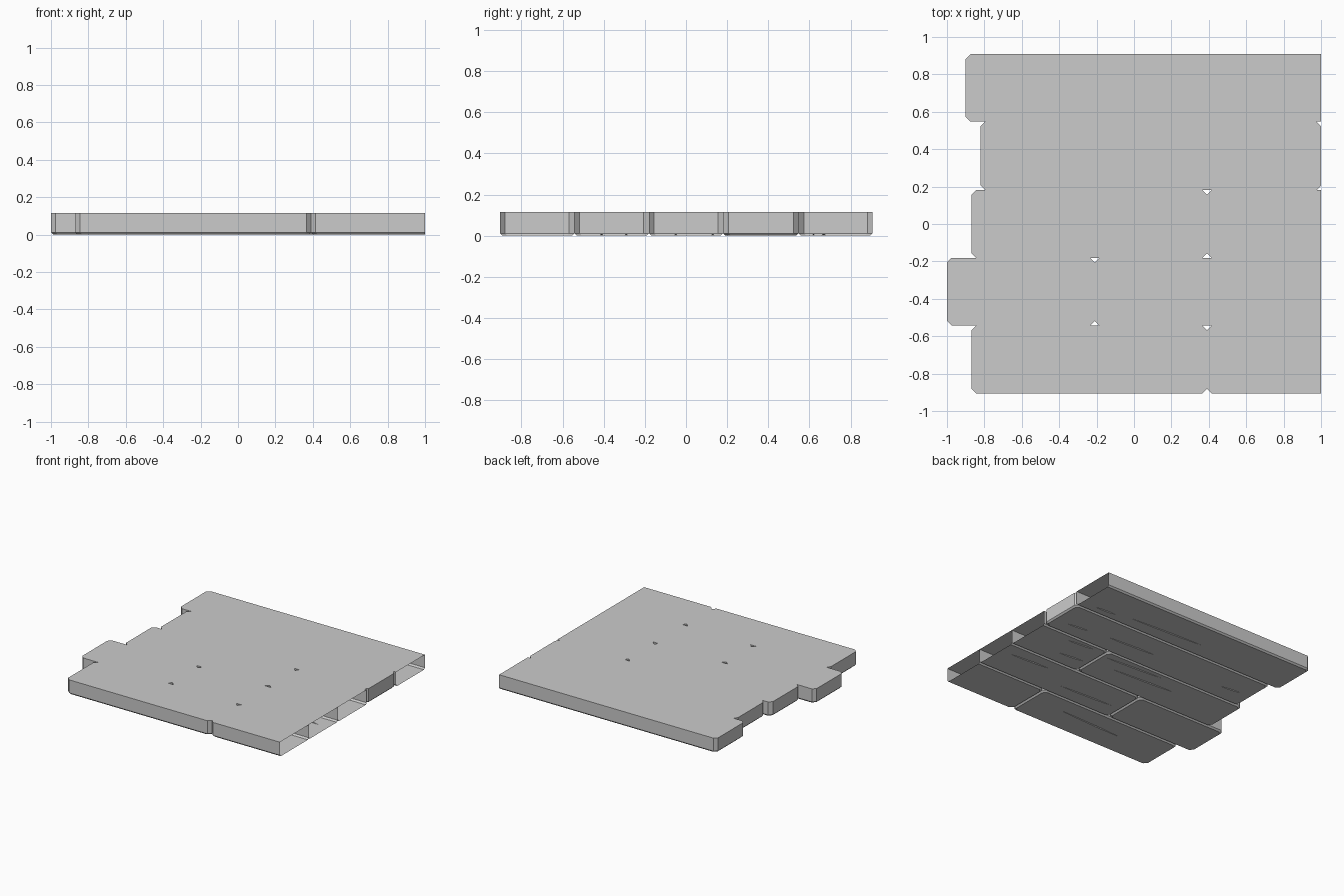
import bpy, bmesh

if "Cube" in bpy.data.objects:
    bpy.data.objects.remove(bpy.data.objects["Cube"])

TOP, BEVEL, CHAMFER = 0.115, 0.012, 0.025
ROWS = [-0.905, -0.543, -0.181, 0.181, 0.548, 0.908]


def outline(x0, x1, y0, y1, open_end, inset=0.0):
    """Plank outline with clipped corners; an open end stays square."""
    x0, y0, y1 = x0 + inset, y0 + inset, y1 - inset
    c = CHAMFER
    if open_end:
        right = [(x1, y0), (x1, y1)]
    else:
        x1 -= inset
        right = [(x1 - c, y0), (x1, y0 + c), (x1, y1 - c), (x1 - c, y1)]
    return right + [(x0 + c, y1), (x0, y1 - c), (x0, y0 + c), (x0 + c, y0)]


def ring(bm, pts, z):
    return [bm.verts.new((x, y, z)) for x, y in pts]


def plank(name, row, x0, x1, open_end=False, grain=()):
    bm = bmesh.new()
    args = (x0, x1, ROWS[row], ROWS[row + 1], open_end)
    top = ring(bm, outline(*args), TOP)
    mid = ring(bm, outline(*args), BEVEL)
    low = ring(bm, outline(*args, inset=BEVEL), 0)
    bm.faces.new(top)
    n = len(top)

    # side walls and bevelled lower rim
    for i in range(n):
        j = (i + 1) % n
        if open_end and i == 0:
            continue
        for a, b in ((mid, top), (low, mid)):
            bm.faces.new((a[i], a[j], b[j], b[i]))

    # shallow grain cracks on the underside
    loops = [low]
    for gx0, gx1, gy, tilt in grain:
        at = lambda t, w, z: bm.verts.new(
            (gx0 + (gx1 - gx0) * t, gy + tilt * (t - 0.5) + w, z))
        w = 0.006
        a, b = at(0, 0, 0), at(1, 0, 0)
        l1, l2 = at(0.35, -w, 0), at(0.7, -w * 0.7, 0)
        u1, u2 = at(0.35, w, 0), at(0.7, w * 0.7, 0)
        s1, s2 = at(0.35, 0, 0.008), at(0.7, 0, 0.008)
        for f in ((a, s1, l1), (l1, s1, s2, l2), (l2, s2, b),
                  (a, u1, s1), (u1, u2, s2, s1), (u2, b, s2)):
            face = bm.faces.new(f)
            face.normal_update()
            if face.normal.z > 0:
                face.normal_flip()
        loops.append([a, l1, l2, b, u2, u1])

    # underside filled around the cracks
    edges = []
    for lp in loops:
        for i, v in enumerate(lp):
            pair = (v, lp[(i + 1) % len(lp)])
            edges.append(bm.edges.get(pair) or bm.edges.new(pair))
    res = bmesh.ops.triangle_fill(bm, edges=edges, use_beauty=True, normal=(0, 0, -1))
    for f in res["geom"]:
        if isinstance(f, bmesh.types.BMFace):
            f.normal_update()
            if f.normal.z > 0:
                f.normal_flip()

    mesh = bpy.data.meshes.new(name)
    bm.to_mesh(mesh)
    bm.free()
    bpy.context.collection.objects.link(bpy.data.objects.new(name, mesh))


# front row to back row; planks reaching the right edge are cut open there
plank("row1_left_plank", 0, -0.87, 0.39,
      grain=[(-0.45, 0.1, -0.70, 0.02)])
plank("row1_right_plank", 0, 0.39, 1, True)
plank("row2_left_plank", 1, -1, -0.21)
plank("row2_right_plank", 1, -0.21, 1, True,
      grain=[(0.58, 0.92, -0.29, -0.02), (-0.12, 0.34, -0.41, -0.02)])
plank("row3_left_plank", 2, -0.87, 0.39,
      grain=[(-0.15, 0.36, 0.12, -0.03), (-0.35, 0.2, 0.02, -0.03)])
plank("row3_right_plank", 2, 0.39, 1, True,
      grain=[(0.5, 0.72, 0.13, -0.02), (0.45, 0.65, -0.05, -0.02)])
plank("row4_plank", 3, -0.82, 1,
      grain=[(0.7, 0.88, 0.31, -0.02), (0.1, 0.53, 0.35, -0.02),
             (-0.72, -0.55, 0.33, -0.02)])
plank("row5_plank", 4, -0.90, 1, True,
      grain=[(-0.06, 0.58, 0.67, -0.03), (0.7, 0.88, 0.62, -0.01)])
